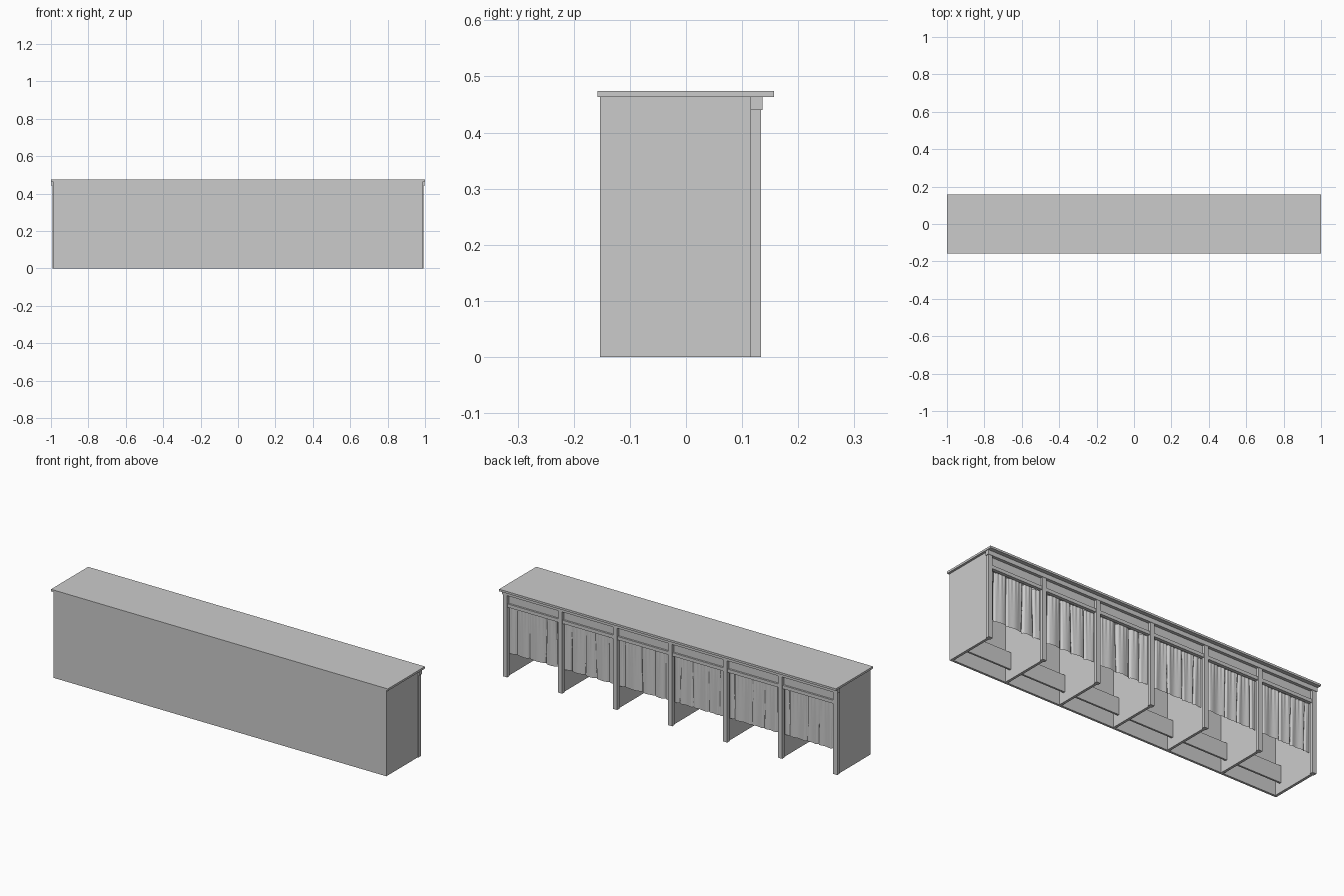
import bpy, bmesh, math, random

if "Cube" in bpy.data.objects:
    bpy.data.objects.remove(bpy.data.objects["Cube"])

random.seed(4)


def box(name, x0, x1, y0, y1, z0, z1):
    bm = bmesh.new()
    bmesh.ops.create_cube(bm, size=1)
    for v in bm.verts:
        v.co = ((x0 + x1) / 2 + v.co.x * (x1 - x0),
                (y0 + y1) / 2 + v.co.y * (y1 - y0),
                (z0 + z1) / 2 + v.co.z * (z1 - z0))
    return finish(name, bm)


def finish(name, bm):
    me = bpy.data.meshes.new(name)
    bm.to_mesh(me)
    bm.free()
    ob = bpy.data.objects.new(name, me)
    bpy.context.collection.objects.link(ob)
    return ob


def curtain(name, x0, x1, y, z0, z1, cols=90, rows=6):
    # gentle pleats with a few narrow, slightly leaning creases
    w = x1 - x0
    creases = [(x0 + w * (k + random.uniform(0.3, 0.7)) / 4,
                random.uniform(-0.008, 0.008)) for k in range(4)]
    phase = random.uniform(0, 6.28)
    bm = bmesh.new()
    grid = []
    for r in range(rows + 1):
        t = r / rows
        row = []
        for c in range(cols + 1):
            x = x0 + w * c / cols
            d = 0.0025 * math.sin(2 * math.pi * 4 * c / cols + phase + 0.4 * t)
            d += 0.002 * t ** 3 * math.sin(2 * math.pi * 15 * c / cols)
            for cx, lean in creases:
                d -= 0.008 * math.exp(-((x - cx - lean * t) / 0.005) ** 2)
            row.append(bm.verts.new((x, y + d, z0 + (z1 - z0) * t)))
        grid.append(row)
    for a, b in zip(grid, grid[1:]):
        for c in range(cols):
            f = bm.faces.new((a[c + 1], a[c], b[c], b[c + 1]))
            f.smooth = True
    return finish(name, bm)


# carcass: top slab, front panel
box("counter_top", -1, 1, -0.158, 0.157, 0.463, 0.474)
box("front_panel", -0.988, 0.988, -0.153, -0.141, 0, 0.463)

# long rail under the overhang on the open side
box("top_rail", -0.996, 0.996, 0.115, 0.136, 0.440, 0.463)

# dividers with face posts
bays = 6
xs = [-0.98 + i * 1.96 / bays for i in range(bays + 1)]
for i, x in enumerate(xs):
    wall = "side_panel" if i in (0, bays) else "divider"
    cx = -0.981 if i == 0 else 0.981 if i == bays else x
    box(f"{wall}_{i}", cx - 0.007, cx + 0.007, -0.142, 0.116, 0, 0.463)
    box(f"face_post_{i}", x - 0.012, x + 0.012, 0.115, 0.134, 0, 0.441)

# contents of each bay
for i in range(bays):
    a, b = xs[i], xs[i + 1]
    box(f"header_panel_{i}", a + 0.006, b - 0.006, 0.108, 0.120, 0.385, 0.463)
    box(f"curtain_rail_{i}", a + 0.011, b - 0.011, 0.112, 0.130, 0.375, 0.393)
    box(f"foot_board_{i}", a + 0.006, b - 0.006, -0.110, -0.100, 0.05, 0.14)
    curtain(f"curtain_{i}", a + 0.008, b - 0.008, 0.106, 0.118, 0.380)
